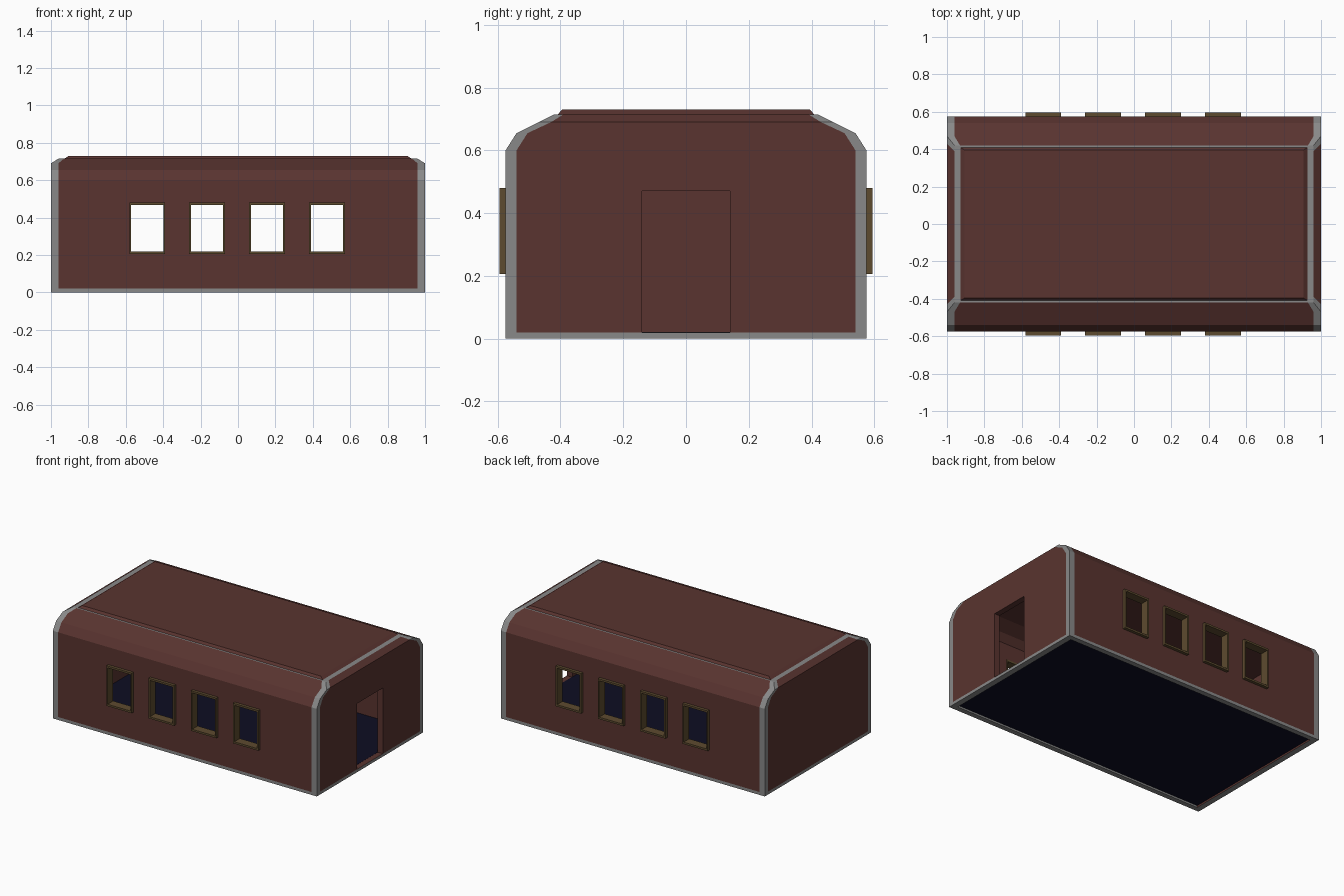
import bpy, bmesh

if "Cube" in bpy.data.objects:
    bpy.data.objects.remove(bpy.data.objects["Cube"])


def material(name, rgb):
    m = bpy.data.materials.new(name)
    m.diffuse_color = (*rgb, 1)
    m.use_nodes = True
    m.node_tree.nodes["Principled BSDF"].inputs["Base Color"].default_value = m.diffuse_color
    return m


RED = material("brown_red", (0.10, 0.034, 0.029))
GREY = material("trim_grey", (0.25, 0.25, 0.25))
BRASS = material("window_brown", (0.11, 0.07, 0.028))
NAVY = material("dark_floor", (0.004, 0.004, 0.016))


class Builder:
    """Collects shared vertices and unique faces, then makes an object."""

    def __init__(self):
        self.bm, self.verts, self.seen = bmesh.new(), {}, set()

    def vert(self, p):
        key = tuple(round(c, 5) + 0.0 for c in p)
        if key not in self.verts:
            self.verts[key] = self.bm.verts.new(key)
        return self.verts[key]

    def face(self, pts, mat=0):
        vs = [self.vert(p) for p in pts]
        key = frozenset(vs)
        if key not in self.seen:
            self.seen.add(key)
            self.bm.faces.new(vs).material_index = mat

    def finish(self, name, mats):
        bmesh.ops.recalc_face_normals(self.bm, faces=self.bm.faces[:])
        me = bpy.data.meshes.new(name)
        self.bm.to_mesh(me)
        self.bm.free()
        for m in mats:
            me.materials.append(m)
        ob = bpy.data.objects.new(name, me)
        bpy.context.collection.objects.link(ob)
        return ob


def mirror(p, sx, sy):
    return (p[0] * sx, p[1] * sy, p[2])


def frustum(name, lo, hi, mats):
    """Box or tapered block from two (half x, half y, z, centre x, centre y) levels."""
    b = Builder()
    signs = [(1, 1), (-1, 1), (-1, -1), (1, -1)]
    rings = [[(cx + hx * sx, cy + hy * sy, z) for sx, sy in signs]
             for hx, hy, z, cx, cy in (lo, hi)]
    for r in rings:
        b.face(r)
    for i in range(4):
        j = (i + 1) % 4
        b.face([rings[0][i], rings[0][j], rings[1][j], rings[1][i]])
    return b.finish(name, mats)


def cut(ob, cutter):
    mod = ob.modifiers.new("cut", 'BOOLEAN')
    mod.operation, mod.solver, mod.object = 'DIFFERENCE', 'EXACT', cutter
    bpy.context.view_layer.update()
    dg = bpy.context.evaluated_depsgraph_get()
    me = bpy.data.meshes.new_from_object(ob.evaluated_get(dg))
    ob.modifiers.clear()
    ob.data = me
    bpy.data.objects.remove(cutter)


# Body shell: outer corner line, with trim borders on the long side and the end
corner = [(1, .575, 0), (1, .575, .02), (1, .575, .6),
          (1, .54, .655), (1, .47, .69), (.96, .42, .715)]
side_x = [.96, .96, .96, .96, .96, .93]
end_y = [.54, .54, .54, .505, .43, .39]
side = [(x, p[1], p[2]) for x, p in zip(side_x, corner)]
end = [(p[0], y, p[2]) for y, p in zip(end_y, corner)]

b = Builder()
for sx in (1, -1):
    for sy in (1, -1):
        for i in range(5):
            for line in (side, end):
                b.face([mirror(p, sx, sy) for p in
                        (corner[i], corner[i + 1], line[i + 1], line[i])], 1)
            fill = 1 if i == 0 else 0
            s0, s1 = (mirror(p, sx, sy) for p in side[i:i + 2])
            b.face([s0, s1, mirror(s1, -1, 1), mirror(s0, -1, 1)], fill)
            e0, e1 = (mirror(p, sx, sy) for p in end[i:i + 2])
            b.face([e0, e1, mirror(e1, 1, -1), mirror(e0, 1, -1)], fill)
for k in (0, -1):
    cap = []
    for sx, sy in ((1, 1), (-1, 1), (-1, -1), (1, -1)):
        trio = [end[k], corner[k], side[k]][::sx * sy]
        cap += [mirror(p, sx, sy) for p in trio]
    b.face(cap, 1)
body = b.finish("body_shell", [RED, GREY])

# Hollow interior
half = [(.54, -.1), (.54, .02), (.54, .59), (.505, .635), (.42, .675)]
loop = half + [(-y, z) for y, z in reversed(half)]
b = Builder()
for x in (.96, -.96):
    b.face([(x, y, z) for y, z in loop])
for i in range(len(loop)):
    (y0, z0), (y1, z1) = loop[i], loop[(i + 1) % len(loop)]
    b.face([(.96, y0, z0), (.96, y1, z1), (-.96, y1, z1), (-.96, y0, z0)],
           1 if max(z0, z1) < .03 else 0)
cut(body, b.finish("cavity", [RED, GREY]))

# Doorway on the right end
cut(body, frustum("door_cutter", (.2, .14, .02, 1, 0), (.2, .14, .47, 1, 0), [RED, GREY]))

# Four window openings through both sides, each with a frame
for n in range(4):
    cx = -.485 + .32 * n
    cut(body, frustum("window_cutter", (.091, .8, .213, cx, 0),
                      (.091, .8, .474, cx, 0), [RED, GREY]))
    for sy, label in ((-1, "front"), (1, "back")):
        def ring(h, z0, z1, y):
            return [(cx + dx * h, y * sy, z)
                    for dx, z in ((-1, z0), (1, z0), (1, z1), (-1, z1))]
        outer, inner = (.096, .206, .481), (.086, .219, .468)
        rings = [ring(*outer, .535), ring(*outer, .595),
                 ring(*inner, .595), ring(*inner, .535)]
        b = Builder()
        for r in range(4):
            a, c = rings[r], rings[(r + 1) % 4]
            for i in range(4):
                j = (i + 1) % 4
                b.face([a[i], a[j], c[j], c[i]])
        b.finish(f"{label}_window_frame_{n + 1}", [BRASS])

# Raised roof panel
frustum("roof_panel", (.93, .41, .713, 0, 0), (.905, .395, .73, 0, 0), [RED])

# Floor slab
frustum("floor", (.962, .542, .012, 0, 0), (.962, .542, .021, 0, 0), [NAVY])
